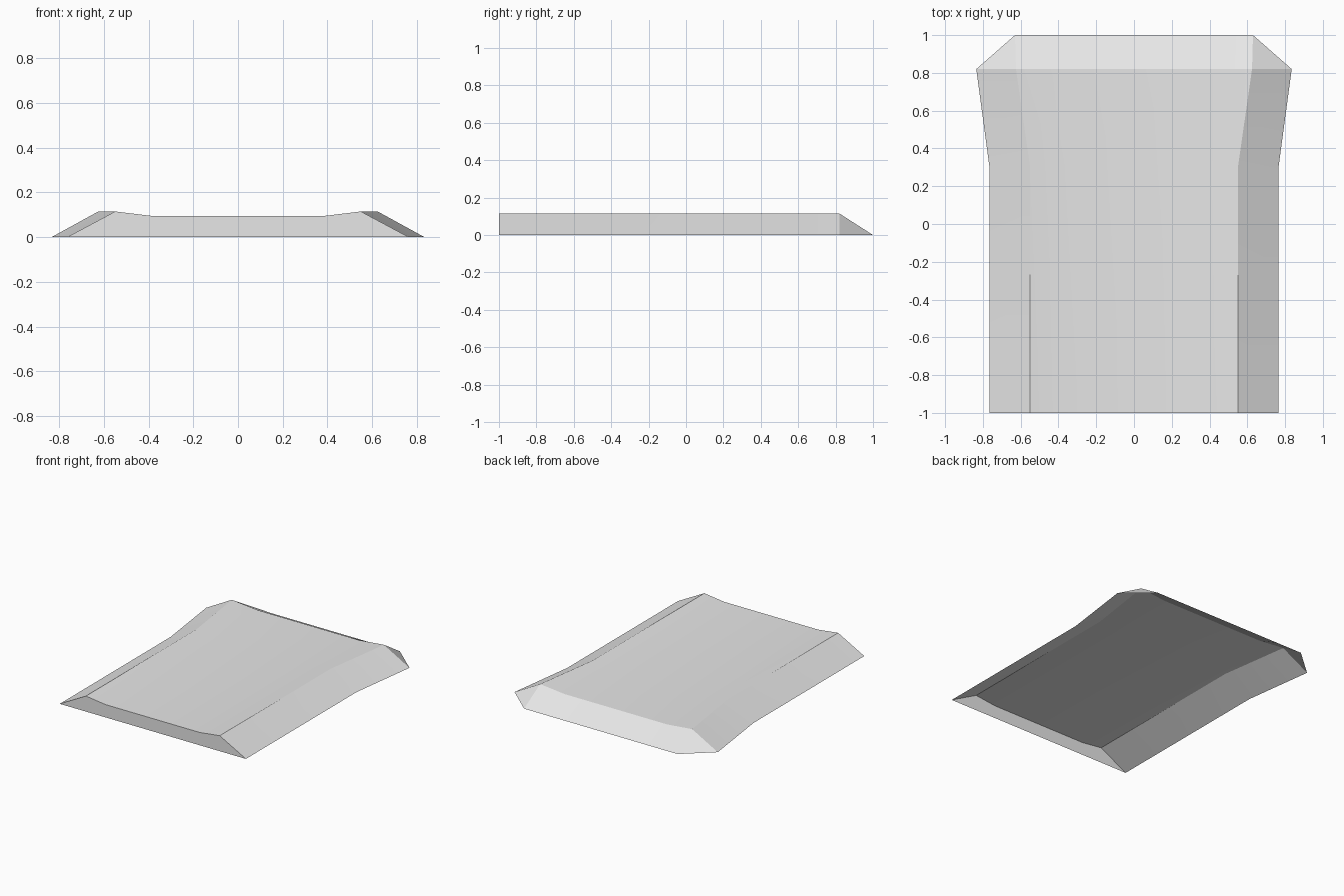
import bpy
import bmesh
import math

cube = bpy.data.objects.get("Cube")
if cube:
    bpy.data.objects.remove(cube)

# Single grey colour
grey = bpy.data.materials.new("light grey")
grey.use_nodes = True
colour = (0.8, 0.8, 0.8, 1)
grey.diffuse_color = colour
grey.node_tree.nodes["Principled BSDF"].inputs["Base Color"].default_value = colour

DECK, RIDGE = 0.095, 0.115
BACK = 1.0

bm = bmesh.new()


def section(y, inner, ridge, base):
    """Cross-section from left foot over the deck to the right foot."""
    half = [(inner, DECK), (ridge, RIDGE), (base, 0)]
    points = [(-x, z) for x, z in reversed(half)] + half
    return [bm.verts.new((x, y, z)) for x, z in points]


# Straight body that flares towards the back
rows = [section(-1.0, 0.385, 0.55, 0.765),
        section(0.3, 0.385, 0.55, 0.765),
        section(0.82, 0.42, 0.625, 0.835)]
for near, far in zip(rows, rows[1:]):
    for i in range(len(near) - 1):
        bm.faces.new((near[i], near[i + 1], far[i + 1], far[i]))

# Upright front wall; the underside stays open
bm.faces.new(list(reversed(rows[0])))

# Back slope running down to the ground, with cut corners
foot = [bm.verts.new((x, BACK, 0)) for x in (-0.63, -0.42, 0.42, 0.63)]
top = rows[-1]
for i in range(3):
    bm.faces.new((top[i + 1], top[i + 2], foot[i + 1], foot[i]))
bm.faces.new((top[0], top[1], foot[0]))
bm.faces.new((top[4], top[5], foot[3]))

# Make every face point outwards
bm.normal_update()
for face in bm.faces:
    n = face.normal
    if n.z < -0.01 or (abs(n.z) < 0.01 and n.y > 0):
        face.normal_flip()

mesh = bpy.data.meshes.new("platform_shell")
bm.to_mesh(mesh)
bm.free()
mesh.materials.append(grey)
shell = bpy.data.objects.new("platform_shell", mesh)
bpy.context.collection.objects.link(shell)

# Soft shading across shallow folds, crisp at the ridges
bpy.ops.object.select_all(action='DESELECT')
shell.select_set(True)
bpy.context.view_layer.objects.active = shell
bpy.ops.object.shade_smooth_by_angle(angle=math.radians(27))
